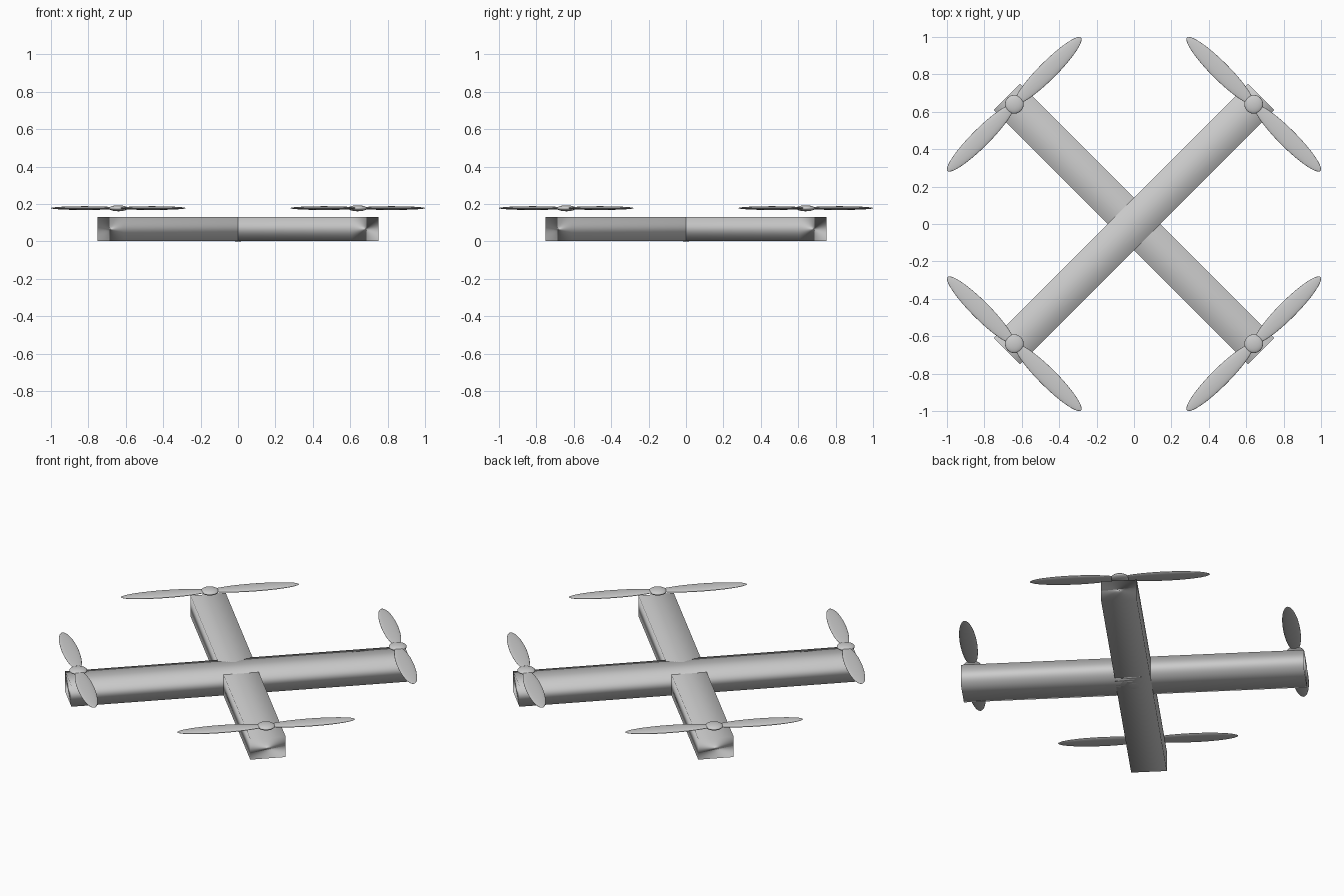
import bpy
from math import pi, cos, sin, sqrt

if "Cube" in bpy.data.objects:
    bpy.data.objects.remove(bpy.data.objects["Cube"])

HUB = 0.64          # hub offset on x and y
ARM_BASE, ARM_TOP = 0.003, 0.13


def smooth(name):
    ob = bpy.context.object
    ob.name = name
    bpy.ops.object.shade_smooth()
    return ob


def arm(name, angle):
    # Long smooth-shaded box beam running through the centre
    bpy.ops.mesh.primitive_cube_add(size=1, location=(0, 0, (ARM_BASE + ARM_TOP) / 2),
                                    rotation=(0, 0, angle))
    bpy.context.object.scale = (0.68 * 2 * sqrt(2), 0.2, ARM_TOP - ARM_BASE)
    smooth(name)


def ellipsoid(name, loc, radii, angle=0):
    bpy.ops.mesh.primitive_uv_sphere_add(segments=32, ring_count=16, radius=1,
                                         location=loc, rotation=(0, 0, angle))
    bpy.context.object.scale = radii
    smooth(name)


# Crossed arms
arm("arm_a", pi / 4)
arm("arm_b", -pi / 4)

# Small lens under the centre
ellipsoid("belly_lens", (0, 0, 0.01), (0.045, 0.045, 0.01))

# Four propellers, blades set across their arm
for sx, side in ((-1, "left"), (1, "right")):
    for sy, end in ((-1, "front"), (1, "back")):
        x, y = sx * HUB, sy * HUB
        ellipsoid(f"hub_{end}_{side}", (x, y, 0.177), (0.05, 0.05, 0.016))
        ang = -pi / 4 if sx == sy else pi / 4
        for k, d in enumerate((-0.255, 0.255)):
            ellipsoid(f"blade_{end}_{side}_{k + 1}",
                      (x + d * cos(ang), y + d * sin(ang), 0.178),
                      (0.25, 0.048, 0.01), ang)
